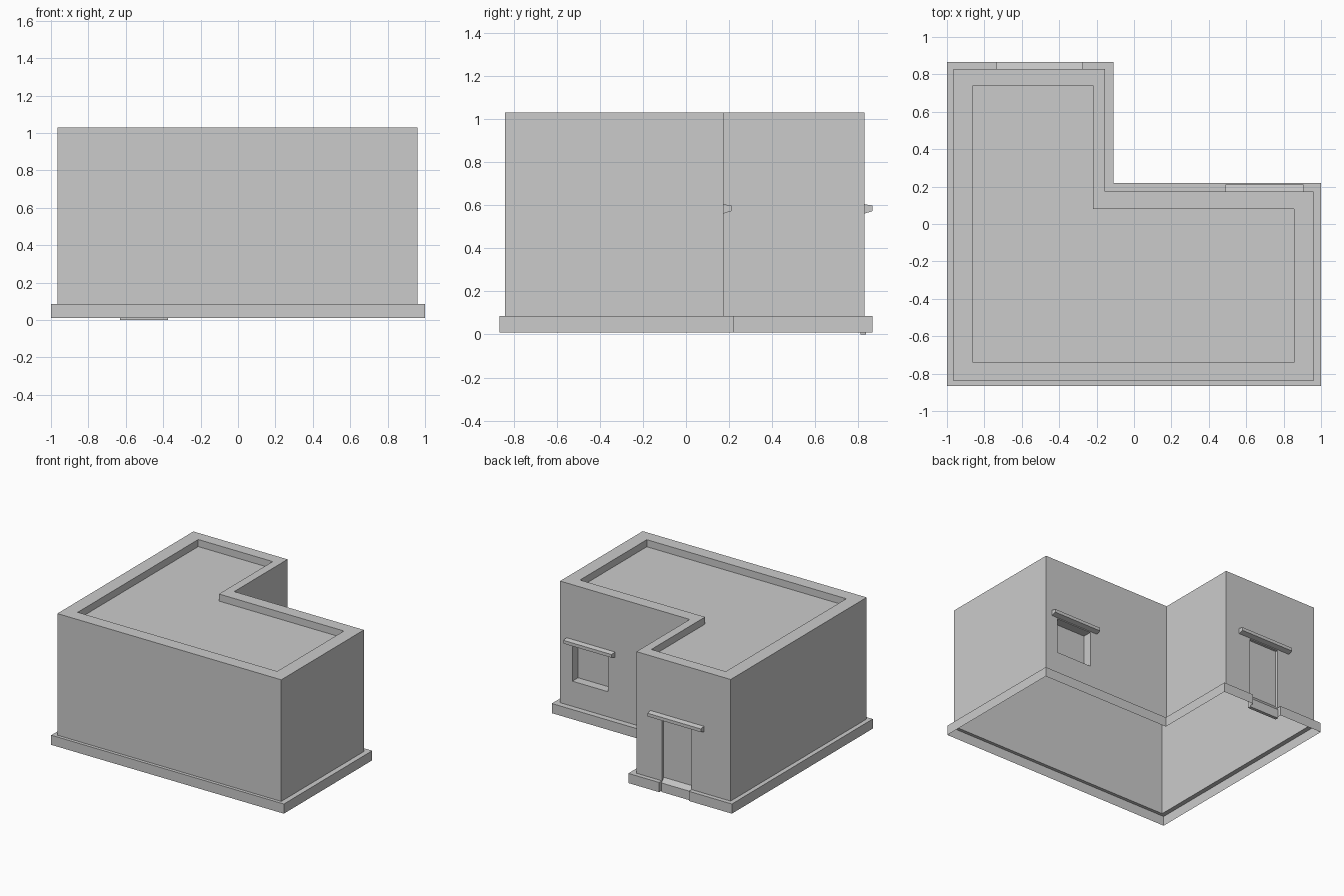
import bpy, bmesh

if "Cube" in bpy.data.objects:
    bpy.data.objects.remove(bpy.data.objects["Cube"])


def make_object(name, bm):
    bmesh.ops.recalc_face_normals(bm, faces=bm.faces)
    mesh = bpy.data.meshes.new(name)
    bm.to_mesh(mesh)
    bm.free()
    obj = bpy.data.objects.new(name, mesh)
    bpy.context.collection.objects.link(obj)
    return obj


def l_outline(x0, x1, y0, y1, nx, ny):
    """L-shaped plan with the notch at the +x +y corner."""
    return [(x0, y0), (x1, y0), (x1, ny), (nx, ny), (nx, y1), (x0, y1)]


def loft(name, loops):
    """Bridge closed loops of points in order and cap both ends."""
    bm = bmesh.new()
    rings = [[bm.verts.new(p) for p in loop] for loop in loops]
    for a, b in zip(rings, rings[1:]):
        for i in range(len(a)):
            j = (i + 1) % len(a)
            bm.faces.new((a[i], a[j], b[j], b[i]))
    bm.faces.new(rings[0])
    bm.faces.new(rings[-1])
    return make_object(name, bm)


def extrude_x(name, profile, x0, x1):
    """Extrude a (y, z) profile along x."""
    return loft(name, [[(x, y, z) for y, z in profile] for x in (x0, x1)])


# Building shell: plinth, walls, parapet and sunken roof
base = l_outline(-1.0, 1.0, -0.865, 0.865, -0.11, 0.22)
wall = l_outline(-0.965, 0.96, -0.84, 0.83, -0.155, 0.175)
inner = l_outline(-0.86, 0.855, -0.74, 0.74, -0.22, 0.08)
levels = [(base, 0.01), (base, 0.085), (wall, 0.085),
          (wall, 1.03), (inner, 1.03), (inner, 0.975)]
shell = loft("building_shell", [[(x, y, z) for x, y in o] for o, z in levels])

# Door and window recesses
openings = {
    "door_cutter": (-0.63, -0.375, 0.81, 1.0, -0.1, 0.555),
    "window_cutter": (0.55, 0.855, 0.105, 0.4, 0.28, 0.555),
}
for name, (x0, x1, y0, y1, z0, z1) in openings.items():
    cutter = extrude_x(name, [(y0, z0), (y1, z0), (y1, z1), (y0, z1)], x0, x1)
    cutter.hide_render = True
    mod = shell.modifiers.new(name, 'BOOLEAN')
    mod.operation = 'DIFFERENCE'
    mod.solver = 'EXACT'
    mod.object = cutter
    bpy.context.view_layer.objects.active = shell
    bpy.ops.object.modifier_apply(modifier=mod.name)
    bpy.data.objects.remove(cutter)

# Open underside
bm = bmesh.new()
bm.from_mesh(shell.data)
bottom = [f for f in bm.faces if all(v.co.z < 0.011 for v in f.verts)]
bmesh.ops.delete(bm, geom=bottom, context='FACES')
bm.to_mesh(shell.data)
bm.free()

# Sloped ledges above the door and the window
for name, x0, x1, y in (("door_canopy", -0.735, -0.275, 0.83),
                        ("window_canopy", 0.49, 0.905, 0.175)):
    extrude_x(name, [(y, 0.562), (y + 0.037, 0.573),
                     (y + 0.037, 0.598), (y, 0.605)], x0, x1)

# Sloped doorstep
extrude_x("doorstep", [(0.81, 0.0), (0.835, 0.0), (0.835, 0.07), (0.81, 0.105)],
          -0.63, -0.375)
